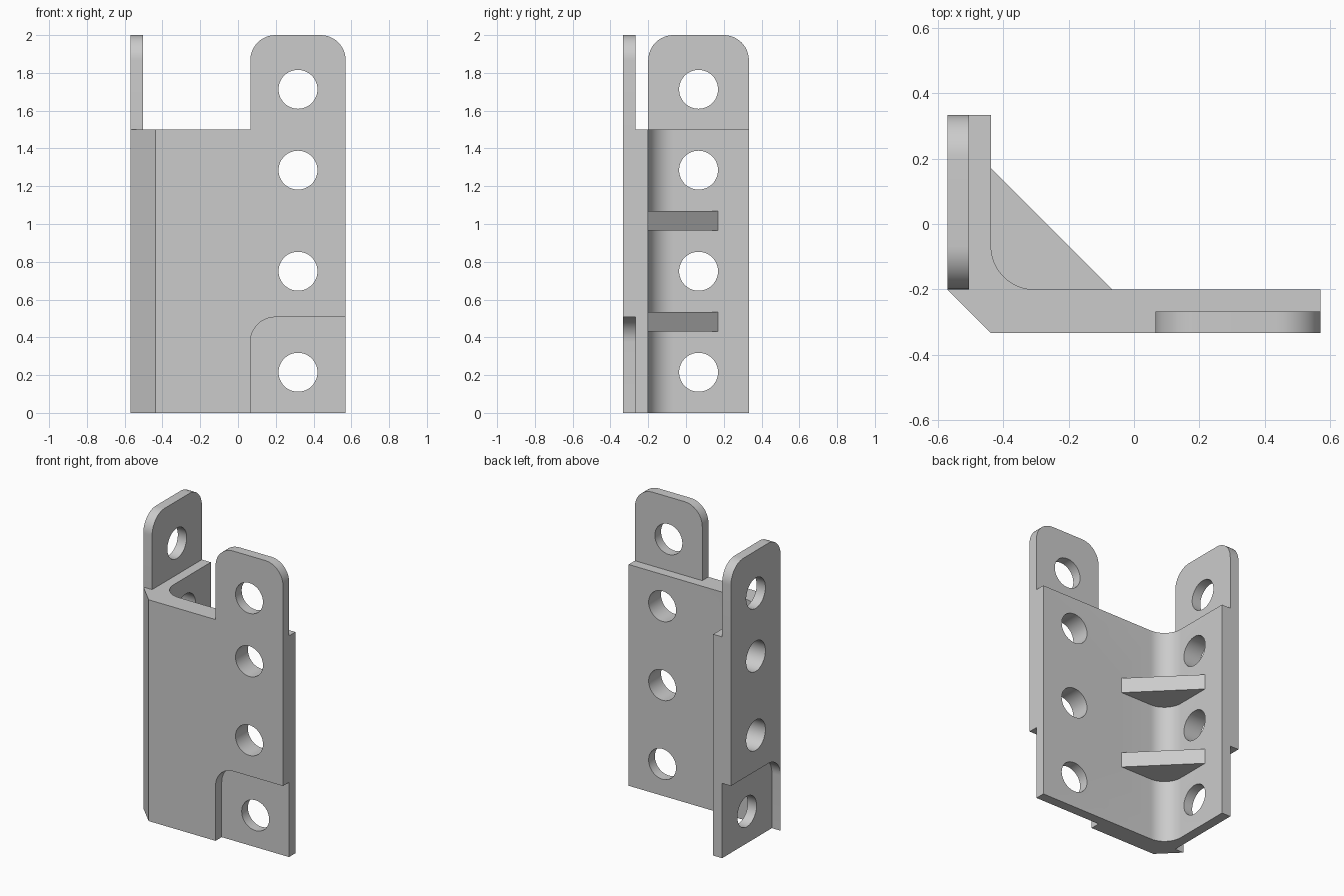
import bpy, bmesh
from math import sin, cos, pi, radians
from mathutils import Vector

cube = bpy.data.objects.get("Cube")
if cube:
    bpy.data.objects.remove(cube)

grey = bpy.data.materials.new("plain_grey")
grey.use_nodes = True
COLOUR = (0.6, 0.6, 0.6, 1)
grey.diffuse_color = COLOUR
grey.node_tree.nodes["Principled BSDF"].inputs["Base Color"].default_value = COLOUR

# Key dimensions
X, Y = 0.57, 0.333            # half width and half depth
WALL, SKIN = 0.133, 0.066     # wall thickness, tab and recess thickness
BODY_TOP, TOP, RECESS_TOP = 1.5, 2.0, 0.507
ROUND, HOLE = 0.133, 0.103
IN_X, IN_Y = -X + WALL, -Y + WALL   # inner faces of the two walls

# Places (u, v, depth) for an outline drawn in each plane
PLANES = {
    "xy": lambda u, v, d: (u, v, d),
    "xz": lambda u, v, d: (u, d, v),
    "yz": lambda u, v, d: (d, u, v),
}


def outline(*corners):
    """Points of an outline whose corners (u, v, radius) may be rounded."""
    points = []
    for i, (u, v, r) in enumerate(corners):
        p = Vector((u, v))
        if not r:
            points.append(p)
            continue
        a = (Vector(corners[i - 1][:2]) - p).normalized()
        b = (Vector(corners[(i + 1) % len(corners)][:2]) - p).normalized()
        for k in range(13):
            t = k / 12 * pi / 2
            points.append(p + r * (a + b) - r * (b * cos(t) + a * sin(t)))
    return points


def circle(u, v, r, n=48):
    return [(u + r * cos(2 * pi * k / n), v + r * sin(2 * pi * k / n)) for k in range(n)]


def prism(name, points, plane, low, high):
    bm = bmesh.new()
    place = PLANES[plane]
    face = bm.faces.new([bm.verts.new(place(u, v, low)) for u, v in points])
    new = bmesh.ops.extrude_face_region(bm, geom=[face])["geom"]
    verts = [g for g in new if isinstance(g, bmesh.types.BMVert)]
    bmesh.ops.translate(bm, verts=verts, vec=place(0, 0, high - low))
    bmesh.ops.recalc_face_normals(bm, faces=bm.faces)
    mesh = bpy.data.meshes.new(name)
    bm.to_mesh(mesh)
    bm.free()
    mesh.materials.append(grey)
    obj = bpy.data.objects.new(name, mesh)
    bpy.context.scene.collection.objects.link(obj)
    return obj


def combine(target, tool, operation):
    mod = target.modifiers.new(tool.name, "BOOLEAN")
    mod.operation, mod.solver, mod.object = operation, "EXACT", tool
    bpy.context.view_layer.objects.active = target
    bpy.ops.object.modifier_apply(modifier=mod.name)
    bpy.data.objects.remove(tool)


# Angled body with a bevelled outer corner and a rounded inner corner
bracket = prism("corner_bracket", outline(
    (IN_X, -Y, 0), (X, -Y, 0), (X, IN_Y, 0), (IN_X, IN_Y, ROUND),
    (IN_X, Y, 0), (-X, Y, 0), (-X, IN_Y, 0)), "xy", 0, BODY_TOP)

# Triangular ribs across the inner corner
LEG, SINK = 0.37, 0.03
for low in (0.43, 0.965):
    rib = prism("rib", [
        (IN_X - SINK, IN_Y - SINK), (IN_X + LEG, IN_Y - SINK), (IN_X + LEG, IN_Y),
        (IN_X, IN_Y + LEG), (IN_X - SINK, IN_Y + LEG)], "xy", low, low + 0.104)
    combine(bracket, rib, "UNION")

# Each wall: plane, start and end of its tab, outer face position
for plane, start, end, outer in (("xz", 0.065, X, -Y), ("yz", IN_Y, Y, -X)):
    # Upright tab, flush with the outer face
    tab = prism("tab", outline(
        (start, BODY_TOP, 0), (end, BODY_TOP, 0), (end, TOP, ROUND), (start, TOP, ROUND)),
        plane, outer, outer + SKIN)
    combine(bracket, tab, "UNION")
    # Matching recess at the foot
    recess = prism("recess_cutter", outline(
        (start, -0.1, 0), (end + 0.1, -0.1, 0), (end + 0.1, RECESS_TOP, 0),
        (start, RECESS_TOP, ROUND)), plane, outer - 0.1, outer + SKIN)
    combine(bracket, recess, "DIFFERENCE")
    # Row of bolt holes
    for z in (0.215, 0.75, 1.285, 1.713):
        hole = prism("hole_cutter", circle((start + end) / 2, z, HOLE),
                     plane, outer - 0.1, outer + WALL + 0.1)
        combine(bracket, hole, "DIFFERENCE")

# Smooth the rounds, keep the edges sharp
bpy.ops.object.select_all(action="DESELECT")
bracket.select_set(True)
bpy.context.view_layer.objects.active = bracket
bpy.ops.object.shade_smooth_by_angle(angle=radians(30))
